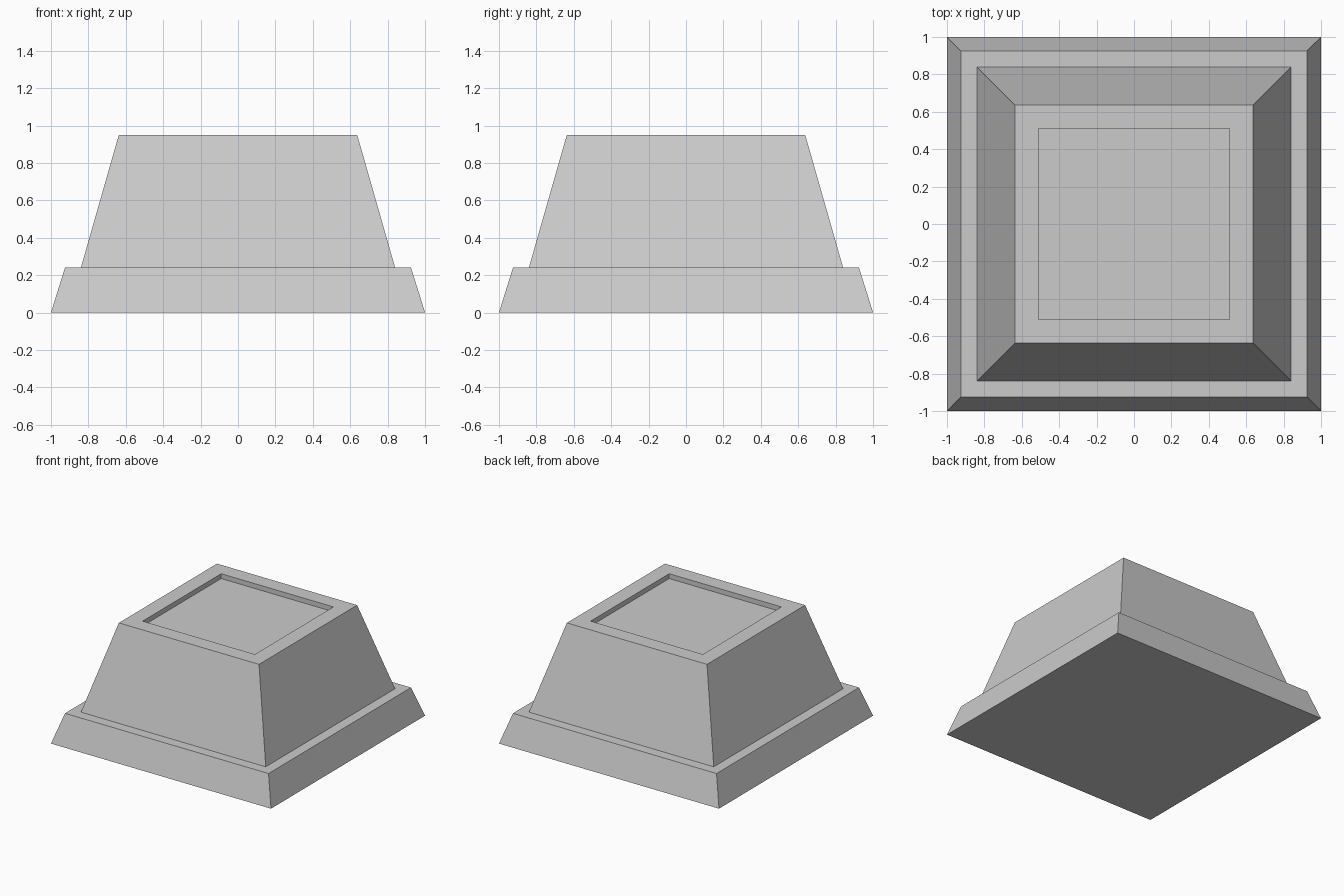
import bpy
import bmesh

cube = bpy.data.objects.get("Cube")
if cube:
    bpy.data.objects.remove(cube, do_unlink=True)

# Single flat colour
grey = bpy.data.materials.new("light_grey")
grey.use_nodes = True
colour = (0.6, 0.6, 0.6, 1)
grey.diffuse_color = colour
grey.node_tree.nodes["Principled BSDF"].inputs["Base Color"].default_value = colour


def square_loft(name, profile, cap_start=False, cap_end=False):
    """Join square rings given as (half width, height), from bottom to top."""
    bm = bmesh.new()
    corners = ((-1, -1), (1, -1), (1, 1), (-1, 1))
    rings = [[bm.verts.new((x * r, y * r, z)) for x, y in corners]
             for r, z in profile]
    for low, high in zip(rings, rings[1:]):
        for i in range(4):
            j = (i + 1) % 4
            bm.faces.new((low[i], low[j], high[j], high[i]))
    if cap_start:
        bm.faces.new(rings[0][::-1])
    if cap_end:
        bm.faces.new(rings[-1])
    mesh = bpy.data.meshes.new(name)
    bm.to_mesh(mesh)
    bm.free()
    mesh.materials.append(grey)
    obj = bpy.data.objects.new(name, mesh)
    bpy.context.collection.objects.link(obj)
    return obj


# Flared plinth with a flat ledge
square_loft("plinth", [(1, 0), (0.925, 0.24), (0.84, 0.24)], cap_start=True)

# Tapered body with a shallow square recess in its top
square_loft("body", [(0.84, 0.24), (0.637, 0.95), (0.51, 0.95), (0.51, 0.91)],
            cap_end=True)
